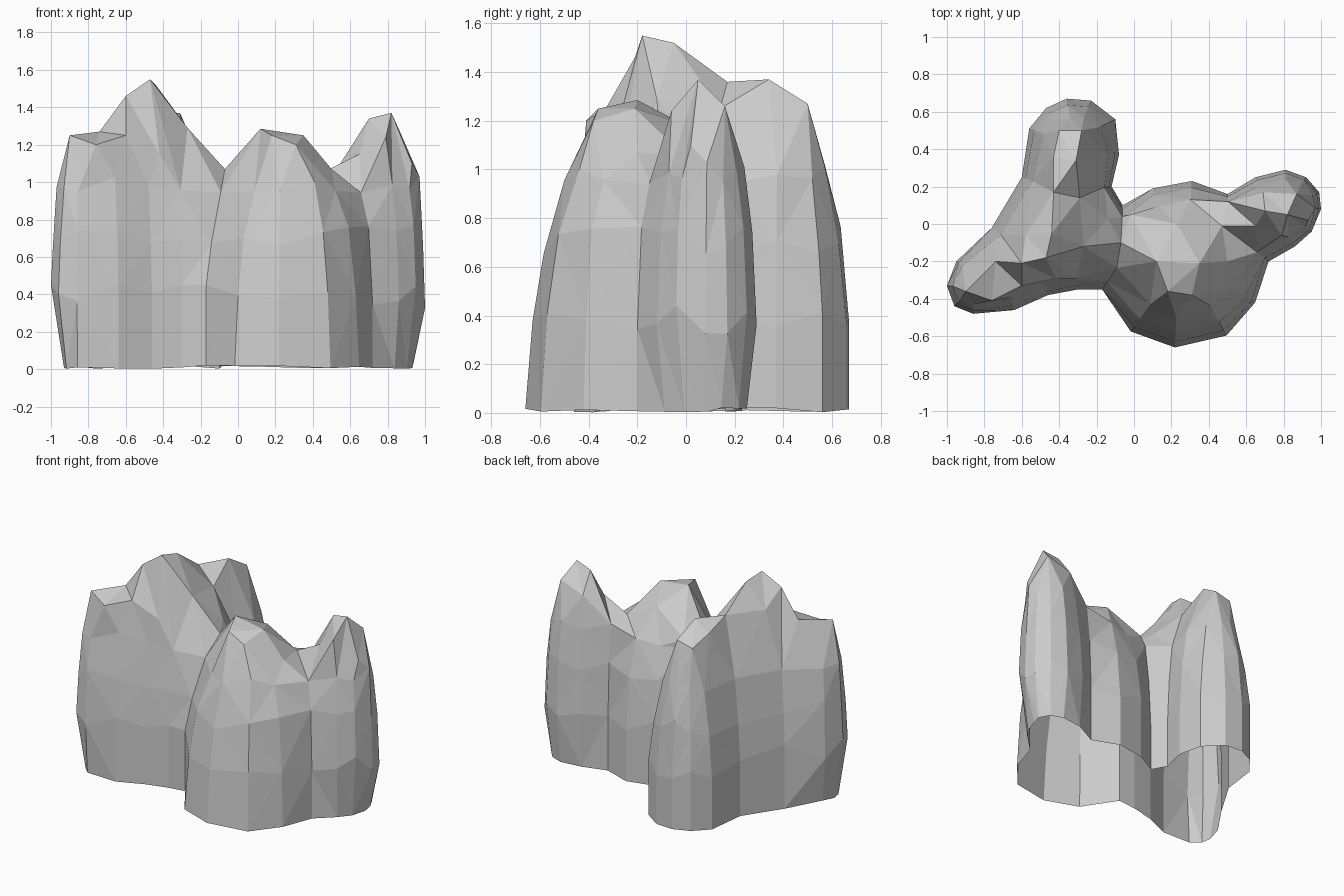
import bpy
import bmesh
import random
from mathutils import Vector
from mathutils.geometry import delaunay_2d_cdt

random.seed(4)

default_cube = bpy.data.objects.get("Cube")
if default_cube:
    bpy.data.objects.remove(default_cube, do_unlink=True)

# Single stone colour
stone = bpy.data.materials.new("pale_grey_stone")
stone.use_nodes = True
stone_colour = (0.6, 0.6, 0.6, 1)
stone.diffuse_color = stone_colour
stone.node_tree.nodes["Principled BSDF"].inputs["Base Color"].default_value = stone_colour

# Plan outline, counter-clockwise: x, y, inset at the foot, inset at the shoulder
outline = [
    (-1, -.33, .07, .03), (-.96, -.44, .06, .04), (-.86, -.48, .02, .05),
    (-.64, -.46, 0, .07), (-.46, -.38, 0, .06), (-.3, -.35, 0, .06),
    (-.17, -.35, 0, .14), (0, -.55, -.03, .15), (.22, -.63, -.03, .13),
    (.48, -.57, -.03, .15), (.63, -.41, -.02, .13), (.72, -.2, 0, .08),
    (.86, -.12, .04, .06), (.95, -.04, .06, .04), (1, .08, .07, .03),
    (.99, .17, .06, .04), (.92, .25, .04, .05), (.81, .29, .04, .05),
    (.65, .25, .02, .05), (.5, .16, 0, .04), (.31, .23, 0, .1),
    (.1, .19, 0, .1), (-.06, .1, 0, .06), (-.12, .2, 0, .04),
    (-.08, .37, 0, .06), (-.1, .56, 0, .09), (-.23, .66, 0, .1),
    (-.36, .67, 0, .1), (-.47, .62, 0, .09), (-.56, .51, 0, .08),
    (-.6, .25, 0, .06), (-.76, -.02, 0, .06), (-.95, -.2, .05, .04)]

# Ridge lines and lone summits of the roof
ridges = [
    # tall slab from its low shoulder over the peak to the back
    [(-.9, -.36, 1.25), (-.74, -.2, 1.27), (-.6, -.21, 1.46), (-.47, -.18, 1.55),
     (-.44, -.05, 1.52), (-.43, .17, 1.36), (-.31, .34, 1.37), (-.28, .5, 1.27)],
    # saddle, front boulder, second saddle and side pillar
    [(-.27, -.12, 1.29), (-.07, -.1, 1.07), (.12, -.2, 1.285), (.35, -.21, 1.25),
     (.47, -.01, 1.06), (.65, -.01, 1.15), (.7, .07, 1.34), (.82, .05, 1.37),
     (.93, .02, 1.1)],
    # front brow of the slab and of the boulder
    [(-.76, -.41, 1.2), (-.6, -.33, 1.25), (-.42, -.29, 1.15)],
    [(.18, -.36, 1.25), (.31, -.38, 1.2), (.5, -.2, 1.07)],
    # back edge of the pillar
    [(.69, .17, 1.2), (.87, .16, 1.26)],
    [(-.58, -.06, 1.35)], [(-.29, .14, 1.25)], [(-.43, .36, 1.3)], [(-.4, .5, 1.24)],
    [(-.14, .03, 1.1)], [(.23, 0, 1.18)], [(-.02, .05, 1.03)], [(.79, -.06, 1.24)]]

builder = bmesh.new()
count = len(outline)


def wall_ring(height, foot, shoulder, roughness):
    """One loop of wall vertices, pushed inward from the outline."""
    ring = []
    for i, (x, y, foot_inset, shoulder_inset) in enumerate(outline):
        before, after = outline[i - 1], outline[(i + 1) % count]
        inward = Vector((before[1] - after[1], after[0] - before[0])).normalized()
        spot = Vector((x, y)) + inward * (foot_inset * foot + shoulder_inset * shoulder)
        lift = random.uniform(-roughness, roughness / 2)
        ring.append(builder.verts.new((spot.x, spot.y, height + lift)))
    return ring


# Walls: foot, belly, upper wall, shoulder
rings = [wall_ring(.015, 1, 0, .014), wall_ring(.42, 0, 0, .1),
         wall_ring(.73, 0, .35, .08), wall_ring(1, 0, 1, .06)]
for lower, upper in zip(rings, rings[1:]):
    for i in range(count):
        j = (i + 1) % count
        builder.faces.new((lower[i], lower[j], upper[j], upper[i]))

# Roof: triangulate the shoulder loop around the ridges
roof = list(rings[-1])
creases = [(i, (i + 1) % count) for i in range(count)]
for ridge in ridges:
    start = len(roof)
    roof += [builder.verts.new(point) for point in ridge]
    creases += [(k, k + 1) for k in range(start, len(roof) - 1)]
plan = [v.co.to_2d() for v in roof]
spots, _, triangles, sources, _, _ = delaunay_2d_cdt(plan, creases, [], 1, 1e-5)
corners = [roof[source[0]] if source else builder.verts.new((*spot, 1))
           for spot, source in zip(spots, sources)]
for triangle in triangles:
    builder.faces.new([corners[k] for k in triangle])

# Flat facets with an open underside
bmesh.ops.triangulate(builder, faces=builder.faces[:], quad_method="SHORT_EDGE")
bmesh.ops.recalc_face_normals(builder, faces=builder.faces[:])
mesh = bpy.data.meshes.new("rock_outcrop")
builder.to_mesh(mesh)
builder.free()
mesh.materials.append(stone)
outcrop = bpy.data.objects.new("rock_outcrop", mesh)
bpy.context.collection.objects.link(outcrop)
